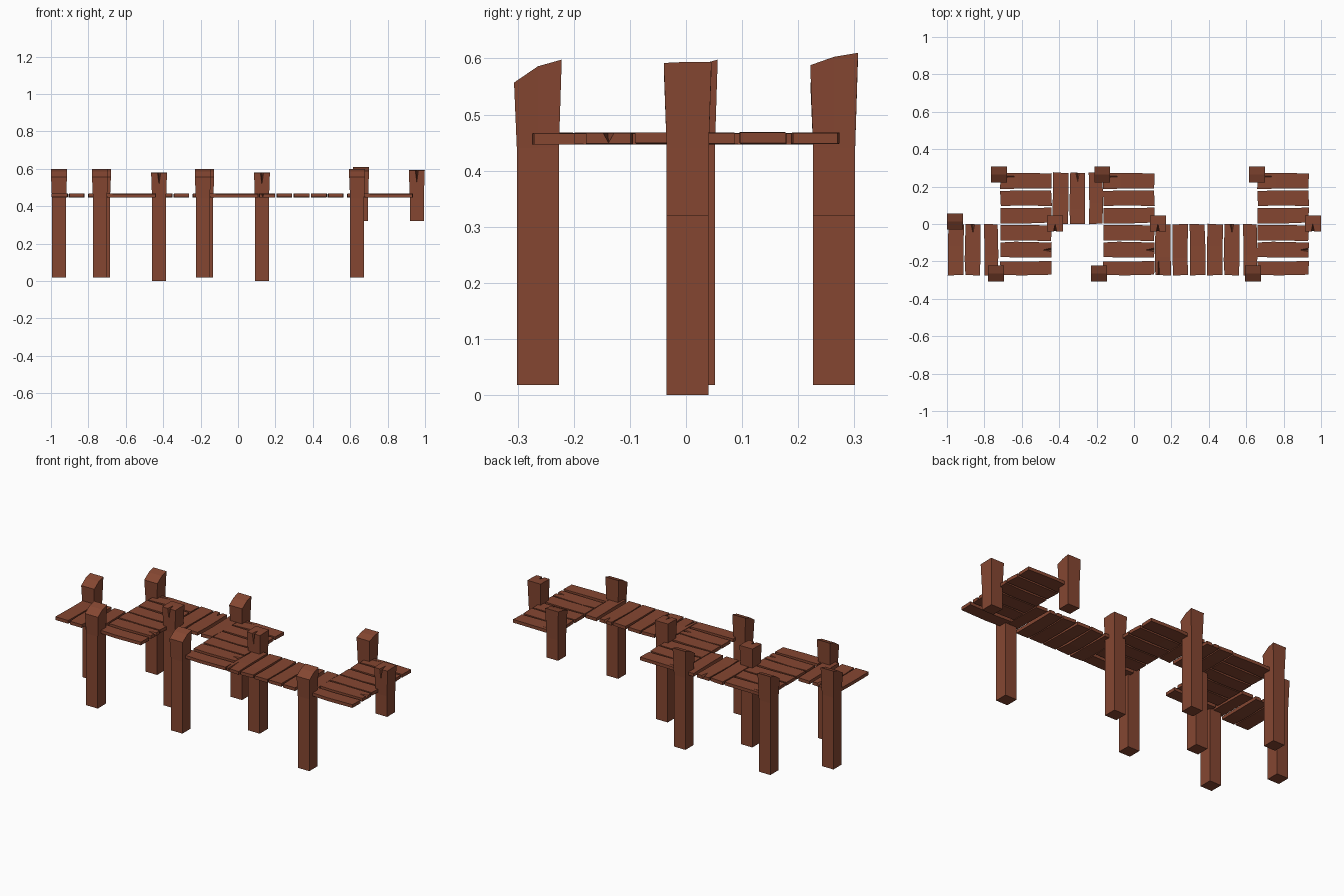
import bpy, bmesh, random
from mathutils import Vector

if "Cube" in bpy.data.objects:
    bpy.data.objects.remove(bpy.data.objects["Cube"])
random.seed(4)

wood = bpy.data.materials.new("red brown wood")
wood.diffuse_color = (0.235, 0.062, 0.031, 1)
wood.use_nodes = True
wood.node_tree.nodes["Principled BSDF"].inputs["Base Color"].default_value = wood.diffuse_color
scene = bpy.context.scene.collection


def add_object(name, mesh, loc=(0, 0, 0), turn=0.0):
    ob = bpy.data.objects.new(name, mesh)
    ob.location = loc
    ob.rotation_euler[2] = turn
    scene.objects.link(ob)
    return ob


def to_mesh(bm, name):
    bmesh.ops.recalc_face_normals(bm, faces=bm.faces)
    me = bpy.data.meshes.new(name)
    bm.to_mesh(me)
    bm.free()
    me.materials.append(wood)
    return me


def loft(bm, rings):
    """Skin rings of 4 or 6 points; six-point caps are creased in the middle."""
    vs = [[bm.verts.new(p) for p in r] for r in rings]
    n = len(rings[0])
    for a, b in zip(vs, vs[1:]):
        for i in range(n):
            j = (i + 1) % n
            bm.faces.new((a[i], a[j], b[j], b[i]))
    for r in (vs[0], vs[-1]):
        if n == 4:
            bm.faces.new(r)
        else:
            bm.faces.new((r[0], r[1], r[2], r[5]))
            bm.faces.new((r[5], r[2], r[3], r[4]))


def carve(mesh, corners):
    """Cut a four-cornered wedge (a split in the wood) out of a mesh."""
    bm = bmesh.new()
    v = [bm.verts.new(c) for c in corners]
    for f in ((0, 1, 2), (0, 1, 3), (1, 2, 3), (0, 2, 3)):
        bm.faces.new([v[i] for i in f])
    cutter = add_object("split_cutter", to_mesh(bm, "split_cutter"))
    body = add_object("carve_body", mesh)
    mod = body.modifiers.new("split", 'BOOLEAN')
    mod.operation, mod.solver, mod.object = 'DIFFERENCE', 'EXACT', cutter
    bpy.context.view_layer.update()
    dg = bpy.context.evaluated_depsgraph_get()
    out = bpy.data.meshes.new_from_object(body.evaluated_get(dg))
    bpy.data.objects.remove(body)
    bpy.data.objects.remove(cutter)
    out.materials.clear()
    out.materials.append(wood)
    return out


# deck sections: three rough planks along local x
Z0, Z1, H = 0.447, 0.466, 0.1375


def plank_set(name, rows):
    bm = bmesh.new()
    for v, w in rows:
        rings = []
        for u in (-H + 0.001, -0.03 + random.uniform(-.03, .06), H - 0.001):
            a, b = random.uniform(-.003, .003), random.uniform(-.003, .003)
            dz = random.uniform(-.001, .003)
            sk = random.uniform(-.003, .003) if abs(u) > 0.1 else 0
            rings.append([(u + sk, v - w + a, Z0 + dz), (u - sk, v + w + b, Z0 + dz),
                          (u - sk, v + w + b, Z1 + dz), (u + sk, v - w + a, Z1 + dz)])
        loft(bm, rings)
    return to_mesh(bm, name)


zt = Z1 + 0.006
side_split = carve(plank_set("side_split_planks", [(.093, .041), (0, .040), (-.092, .040)]),
                   [(-.16, .106, zt), (-.16, .124, zt), (-.16, .115, Z0 - .004), (-.02, .117, zt)])
mid_split = carve(plank_set("mid_split_planks", [(.090, .041), (0, .040), (-.098, .037)]),
                  [(.16, -.017, zt), (.16, .017, zt), (.16, 0, Z0 - .006), (.075, -.002, zt)])

Q = 1.5707963
sections = [(mid_split, -.8625, -1, Q), (mid_split, -.5775, -1, 0), (side_split, -.5775, 1, 0),
            (mid_split, -.3025, 1, Q), (side_split, -.0275, 1, 0), (mid_split, -.0275, -1, 0),
            (side_split, .2475, -1, Q), (mid_split, .5225, -1, Q),
            (mid_split, .7975, -1, 0), (side_split, .7975, 1, 0)]
for mesh, x, s, turn in sections:
    add_object("deck_section", mesh, (x, s * H, 0), turn)


# posts: square shafts flaring at the head
def ring(hx, hy, zf, zm, zb):
    return [(-hx, -hy, zf), (hx, -hy, zf), (hx, 0, zm), (hx, hy, zb), (-hx, hy, zb), (-hx, 0, zm)]


def post_mesh(name, bottom, front, mid, back):
    levels = [z for z in (bottom, 0.32, 0.44) if z >= bottom]
    rings = [ring(.0375, .0375, z, z, z) for z in levels]
    rings.append(ring(.0425, .0425, front, mid, back))
    bm = bmesh.new()
    loft(bm, rings)
    return to_mesh(bm, name)


def split_post(name, bottom, top):
    return carve(post_mesh(name, bottom, top - .002, top, top),
                 [(-.013, -.06, top + .01), (.013, -.06, top + .01),
                  (0, -.06, top - .10), (0, .005, top + .01)])


slanted = post_mesh("slanted_post", 0.018, 0.557, 0.586, 0.598)
slanted_short = post_mesh("slanted_short_post", 0.32, 0.588, 0.603, 0.61)
split_full = split_post("split_post", 0.0, 0.581)
split_short = split_post("split_short_post", 0.32, 0.594)

posts = [(slanted, -.957, .014), (slanted, -.722, .264), (slanted, -.738, -.264),
         (slanted, -.170, .264), (slanted, -.188, -.264), (slanted, .637, -.264),
         (slanted_short, .658, .264), (split_full, -.422, .003), (split_full, .128, .003),
         (split_short, .956, .003)]
for mesh, x, y in posts:
    add_object("support_post", mesh, (x, y, 0))
